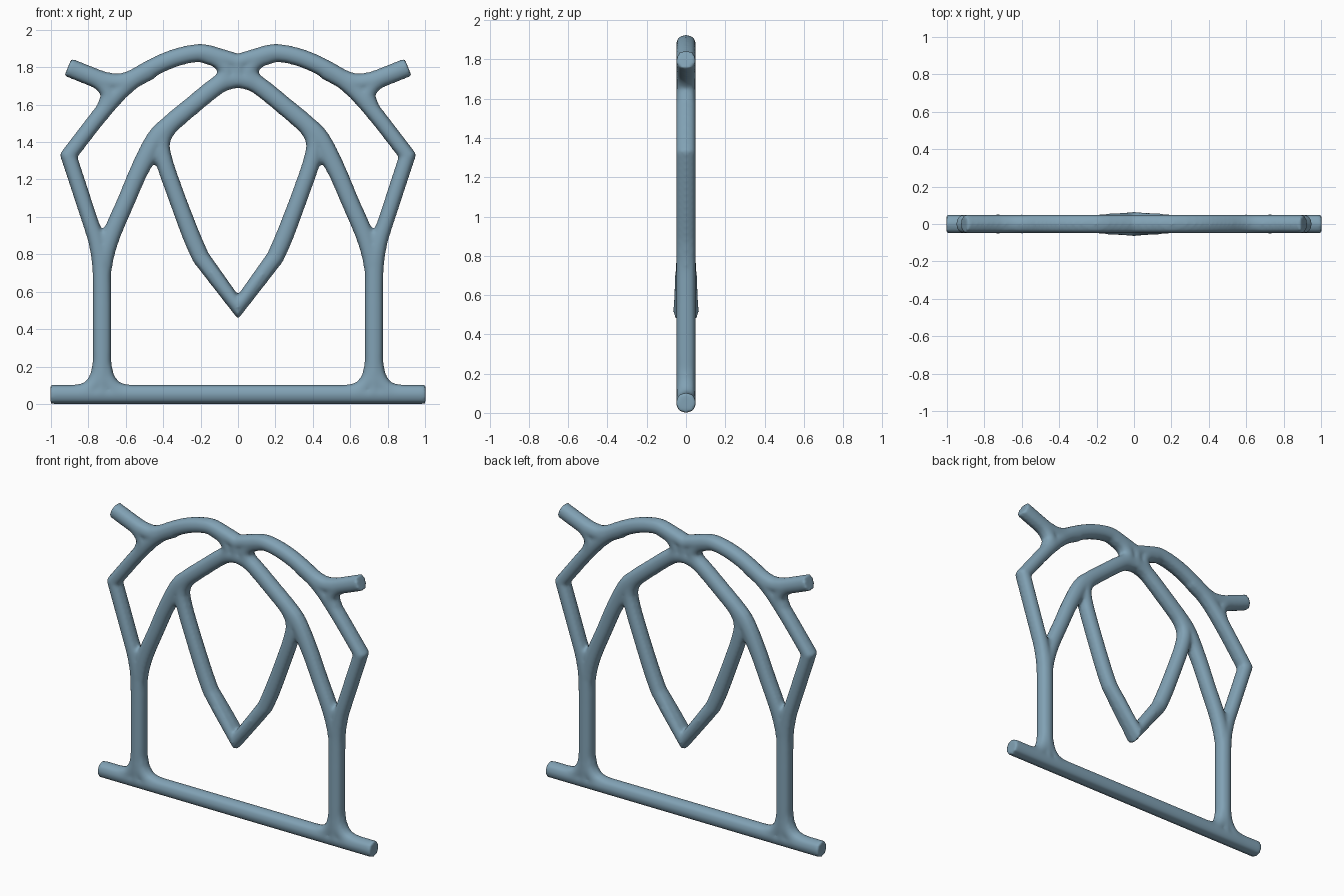
import bpy
from mathutils import Vector

if "Cube" in bpy.data.objects:
    bpy.data.objects.remove(bpy.data.objects["Cube"])

# Eight-sided rounded-square section: (in-plane, depth)
SECTION = [(1, 0), (.75, .75), (0, 1), (-.75, .75), (-1, 0), (-.75, -.75), (0, -1), (.75, -.75)]
parts = []


def smooth(points, n=4):
    """Catmull-Rom run through (x, z, half width, half depth) points."""
    p = [Vector(q) for q in points]
    p = [2 * p[0] - p[1]] + p + [2 * p[-1] - p[-2]]
    out = []
    for i in range(1, len(p) - 2):
        a, b, c, d = p[i - 1:i + 3]
        for k in range(n):
            t = k / n
            out.append(.5 * (2 * b + (c - a) * t + (2 * a - 5 * b + 4 * c - d) * t ** 2
                             + (3 * b - a - 3 * c + d) * t ** 3))
    return out + [p[-2]]


def both_sides(path):
    """Continue a path that ends on x = 0 with its mirror image."""
    path = [Vector(q) for q in path]
    return path + [Vector((-q[0], q[1], q[2], q[3])) for q in reversed(path[:-1])]


def tube(name, path):
    """Sweep the section along a path in the xz plane with mitred corners."""
    path = [Vector(q) for q in path]
    pos = [Vector((q[0], q[1])) for q in path]
    verts, faces, s, last = [], [], len(SECTION), len(path) - 1
    for i, q in enumerate(path):
        d1 = (pos[i] - pos[max(i - 1, 0)]).normalized()
        d2 = (pos[min(i + 1, last)] - pos[i]).normalized()
        t = (d1 + d2).normalized()
        w = q[2] / max(t.dot(d2 if i < last else d1), .4)
        for u, v in SECTION:
            verts.append((q[0] - t.y * u * w, v * q[3], q[1] + t.x * u * w))
    for i in range(last):
        for k in range(s):
            j = (k + 1) % s
            faces.append((i * s + k, i * s + j, (i + 1) * s + j, (i + 1) * s + k))
    faces += [tuple(reversed(range(s))), tuple(range(last * s, last * s + s))]
    mesh = bpy.data.meshes.new(name)
    mesh.from_pydata(verts, [], faces)
    ob = bpy.data.objects.new(name, mesh)
    bpy.context.collection.objects.link(ob)
    bpy.ops.object.select_all(action='DESELECT')
    ob.select_set(True)
    bpy.context.view_layer.objects.active = ob
    bpy.ops.object.mode_set(mode='EDIT')
    bpy.ops.mesh.select_all(action='SELECT')
    bpy.ops.mesh.normals_make_consistent(inside=False)
    bpy.ops.object.mode_set(mode='OBJECT')
    parts.append(ob)


def bend(name, points, r=.05, d=.05):
    """Constant-width curved tube used to blend a joint."""
    tube(name, smooth([(x, z, r, d) for x, z in points]))


# Bottom rail
tube("base_rail", [(-1.003, .052, .052, .052), (1.003, .052, .052, .052)])

# Posts, outer branches and top arch as one continuous frame
post = [(.727, .05, .052, .052)]
fork = smooth([(.727, .62, .052, .052), (.731, .75, .051, .052),
               (.755, .87, .047, .052), (.785, .96, .044, .052)])
arch = smooth([(.906, 1.328, .044, .052), (.738, 1.545, .045, .052), (.604, 1.70, .051, .052),
               (.47, 1.79, .050, .052), (.337, 1.85, .049, .052), (.203, 1.877, .049, .052),
               (.10, 1.855, .048, .052), (0, 1.825, .047, .052)])
tube("outer_frame", both_sides(post + fork + arch))

# Inner pointed arch springing from the posts
inner = smooth([(.727, .55, .046, .047), (.722, .72, .048, .049), (.685, .88, .050, .051),
                (.596, 1.09, .049, .051), (.527, 1.25, .051, .051), (.44, 1.41, .057, .051),
                (.365, 1.493, .053, .051), (.257, 1.585, .051, .051), (.10, 1.71, .051, .051),
                (0, 1.745, .056, .051)])
tube("inner_arch", both_sides(inner))

# Hanging pointed loop under the inner arch, thicker at its tip
loop = smooth([(.257, 1.585, .047, .049), (.352, 1.502, .048, .05), (.407, 1.41, .047, .05),
               (.395, 1.30, .047, .051), (.322, 1.09, .047, .051), (.25, .90, .049, .051),
               (.20, .785, .048, .052)])
tube("pointed_loop", both_sides(loop + [(0, .518, .040, .068)]))

# Neck joining the two arches
tube("arch_neck", [(0, 1.72, .06, .05), (0, 1.84, .06, .05)])

for side, s in (("left", -1), ("right", 1)):
    def m(*pts):
        return [(s * x, z) for x, z in pts]
    bend("neck_side_" + side, m((.19, 1.872), (.10, 1.838), (.058, 1.775), (.10, 1.712), (.2, 1.63)), .048)
    # Rounded fillets from each post into the rail
    for way, k in (("inner", -1), ("outer", 1)):
        bend("post_foot_" + way + "_" + side,
             m(*[(.727 + k * dx, z) for dx, z in ((0, .26), (.006, .19), (.028, .12), (.08, .068), (.17, .052))]))
    # Horn running into the arch, with a second curve down the shoulder
    bend("horn_" + side, m((.909, 1.801), (.80, 1.757), (.70, 1.722), (.60, 1.722), (.47, 1.785)), .052, .051)
    bend("horn_shoulder_" + side, m((.82, 1.765), (.735, 1.72), (.69, 1.655), (.715, 1.575)), .046)

# Fuse the tubes into one skin and soften the joints
bpy.ops.object.select_all(action='DESELECT')
for ob in parts:
    ob.select_set(True)
frame = parts[0]
bpy.context.view_layer.objects.active = frame
bpy.ops.object.join()
frame.name = "tracery_frame"
fuse = frame.modifiers.new("fuse", 'REMESH')
fuse.mode = 'VOXEL'
fuse.voxel_size = .011
soften = frame.modifiers.new("soften", 'SMOOTH')
soften.factor = .5
soften.iterations = 7
for name in ("fuse", "soften"):
    bpy.ops.object.modifier_apply(modifier=name)
bpy.ops.object.shade_smooth()

# Slate blue finish
slate = bpy.data.materials.new("slate_blue")
slate.diffuse_color = (.22, .36, .46, 1)
slate.use_nodes = True
slate.node_tree.nodes["Principled BSDF"].inputs["Base Color"].default_value = slate.diffuse_color
frame.data.materials.clear()
frame.data.materials.append(slate)
